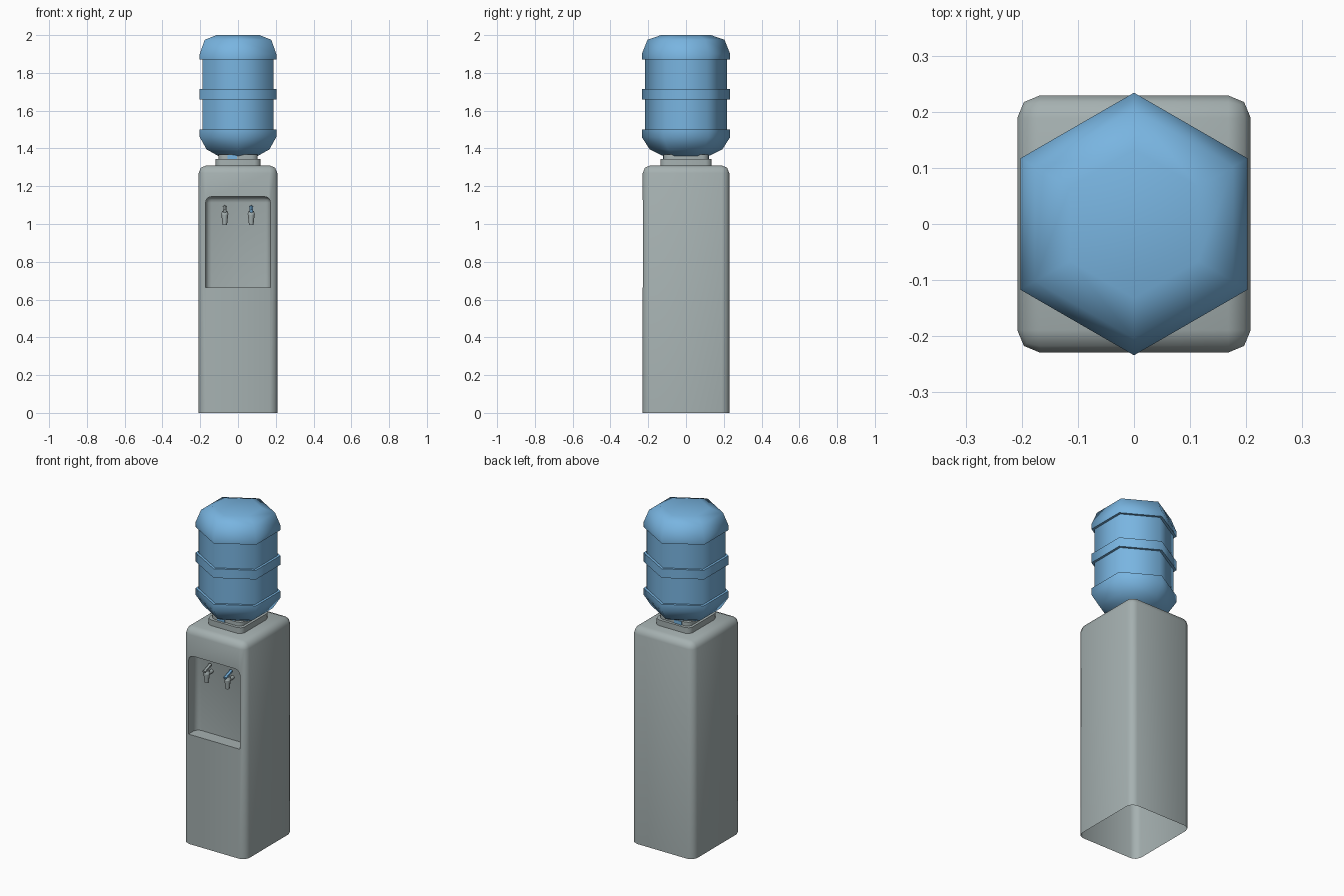
import bpy, bmesh, math
from mathutils import Matrix, Vector

cube = bpy.data.objects.get("Cube")
if cube:
    bpy.data.objects.remove(cube, do_unlink=True)


def material(name, rgb):
    m = bpy.data.materials.new(name)
    m.use_nodes = True
    m.diffuse_color = (*rgb, 1)
    m.node_tree.nodes["Principled BSDF"].inputs["Base Color"].default_value = (*rgb, 1)
    return m


GREY = material("casing_grey", (0.38, 0.44, 0.44))
BLUE = material("bottle_blue", (0.19, 0.46, 0.75))


def finish(name, bm, mat, angle=50):
    """Turn a bmesh into a smooth object with sharp creases kept."""
    bmesh.ops.recalc_face_normals(bm, faces=bm.faces)
    mesh = bpy.data.meshes.new(name)
    bm.to_mesh(mesh)
    bm.free()
    mesh.materials.append(mat)
    mesh.shade_smooth()
    mesh.set_sharp_from_angle(angle=math.radians(angle))
    ob = bpy.data.objects.new(name, mesh)
    bpy.context.collection.objects.link(ob)
    return ob


def box(lo, hi, bevel=0, segments=2, rule=None):
    """Box between two corners; edges whose midpoint passes the rule are rounded."""
    bm = bmesh.new()
    lo, hi = Vector(lo), Vector(hi)
    bmesh.ops.create_cube(bm, size=1, matrix=Matrix.Translation((lo + hi) / 2)
                          @ Matrix.Diagonal((*(hi - lo), 1)))
    if bevel:
        edges = [e for e in bm.edges if rule((e.verts[0].co + e.verts[1].co) / 2)]
        bmesh.ops.bevel(bm, geom=edges, offset=bevel, segments=segments,
                        profile=0.5, affect='EDGES')
    return bm


def tube(start, end, r1, r2, sides=8):
    """Tapered cylinder between two points."""
    a, b = Vector(start), Vector(end)
    bm = bmesh.new()
    turn = (b - a).to_track_quat('Z', 'Y').to_matrix().to_4x4()
    bmesh.ops.create_cone(bm, cap_ends=True, segments=sides, radius1=r1, radius2=r2,
                          depth=(b - a).length,
                          matrix=Matrix.Translation((a + b) / 2) @ turn)
    return bm


# Cabinet: rounded sides and top, with a dispensing alcove cut in the front
cabinet = finish("cabinet", box((-0.208, -0.229, 0), (0.208, 0.229, 1.31), 0.04, 2,
                                lambda c: c.z > 0.1), GREY)
alcove = finish("alcove_cutter", box((-0.172, -0.3, 0.665), (0.172, -0.15, 1.145), 0.032, 3,
                                     lambda c: c.z > 0.7 and c.y > -0.29), GREY)
alcove.hide_render = True
cut = cabinet.modifiers.new("alcove", 'BOOLEAN')
cut.operation, cut.solver, cut.object = 'DIFFERENCE', 'EXACT', alcove
bpy.context.view_layer.update()
cut_mesh = bpy.data.meshes.new_from_object(
    cabinet.evaluated_get(bpy.context.evaluated_depsgraph_get()))
bm = bmesh.new()
bm.from_mesh(cut_mesh)
for ob in (cabinet, alcove):
    bpy.data.objects.remove(ob, do_unlink=True)
# The underside is open
bmesh.ops.delete(bm, geom=[f for f in bm.faces if f.calc_center_median().z < 0.001],
                 context='FACES_ONLY')
for f in bm.faces:
    f.material_index = 0
mesh = bpy.data.meshes.new("cabinet")
bm.to_mesh(mesh)
bm.free()
mesh.materials.clear()
mesh.materials.append(GREY)
mesh.shade_smooth()
mesh.set_sharp_from_angle(angle=math.radians(50))
bpy.context.collection.objects.link(bpy.data.objects.new("cabinet", mesh))

# Two-step collar that holds the bottle
for name, x, y, z0, z1 in (("collar_base", 0.118, 0.135, 1.305, 1.345),
                           ("collar_rim", 0.103, 0.118, 1.34, 1.368)):
    finish(name, box((-x, -y, z0), (x, y, z1), 0.03, 2,
                     lambda c: abs(c.x) > 0.05 and abs(c.y) > 0.05), GREY)

# Bottle neck showing through the collar at front and back
finish("bottle_neck", box((-0.055, -0.121, 1.345), (-0.005, 0.121, 1.366)), BLUE)

# Six-sided bottle, lathed from a profile of (radius, height)
profile = [(0.12, 1.36), (0.135, 1.367), (0.192, 1.395), (0.234, 1.46), (0.234, 1.5),
           (0.218, 1.5), (0.218, 1.66), (0.234, 1.66), (0.234, 1.715), (0.218, 1.715),
           (0.218, 1.87), (0.234, 1.87), (0.234, 1.9), (0.204, 1.975), (0.132, 2.0)]
SIDES = 6
bm = bmesh.new()
rings = [[bm.verts.new((r * math.sin(i * math.tau / SIDES), r * math.cos(i * math.tau / SIDES), z))
          for i in range(SIDES)] for r, z in profile]
for low, high in zip(rings, rings[1:]):
    for i in range(SIDES):
        j = (i + 1) % SIDES
        bm.faces.new((low[i], low[j], high[j], high[i]))
bm.faces.new(rings[0])
bm.faces.new(rings[-1])
finish("bottle", bm, BLUE, 65)

# Taps: spout, stem to the alcove wall, and a sloping lever
for side, x, lever in (("right", -0.07, GREY), ("left", 0.07, BLUE)):
    finish(side + "_tap_spout", tube((x, -0.2, 0.995), (x, -0.2, 1.05), 0.012, 0.018), GREY)
    finish(side + "_tap_cap", tube((x, -0.2, 1.05), (x, -0.2, 1.068), 0.02, 0.014), GREY)
    finish(side + "_tap_stem", tube((x, -0.2, 1.045), (x, -0.145, 1.045), 0.011, 0.011), GREY)
    finish(side + "_tap_lever", tube((x, -0.226, 1.068), (x, -0.165, 1.09), 0.01, 0.01, 6), lever)
